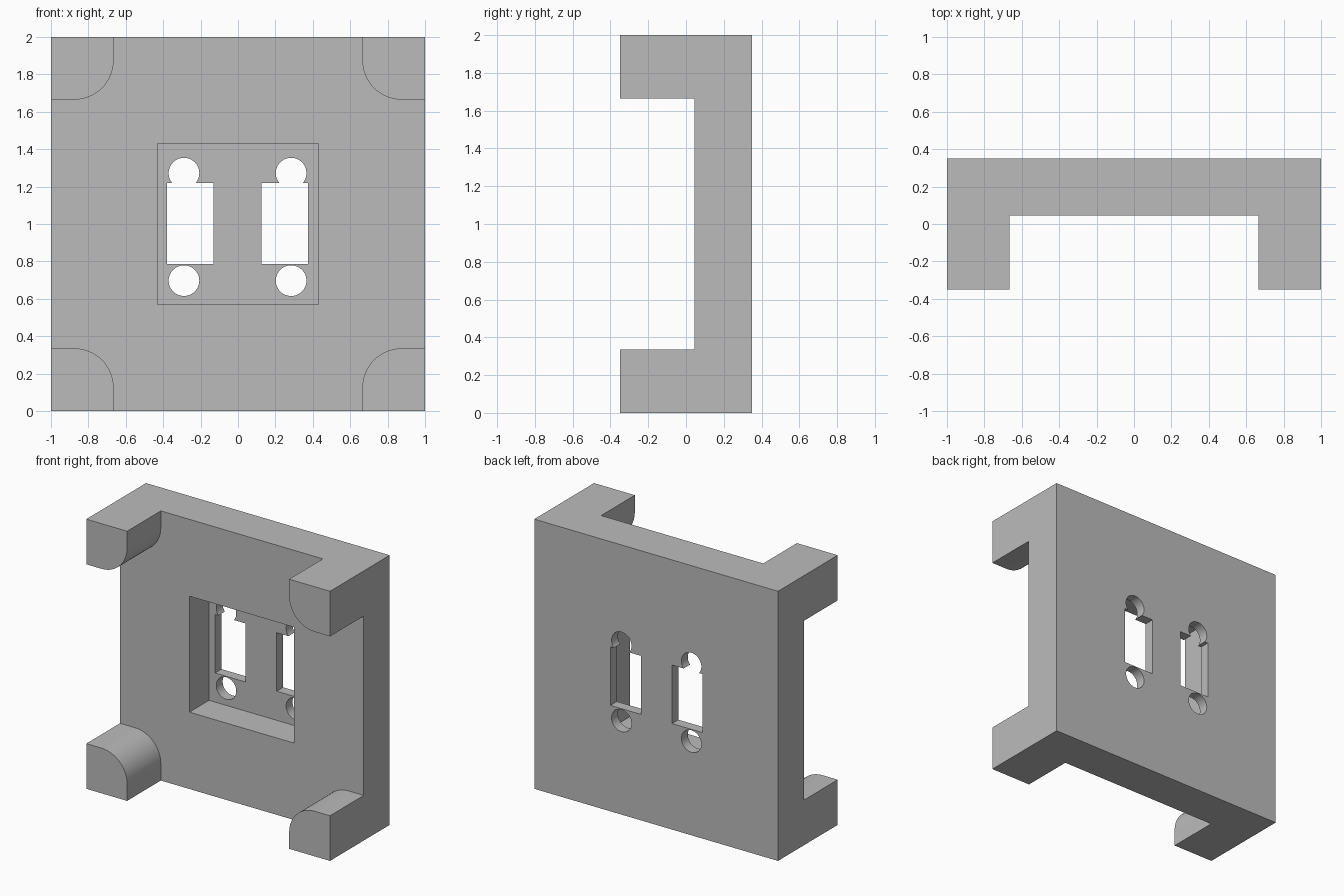
import bpy, bmesh
from math import sin, cos, pi, radians

cube = bpy.data.objects.get("Cube")
if cube:
    bpy.data.objects.remove(cube, do_unlink=True)

grey = bpy.data.materials.new("plain grey")
grey.use_nodes = True
grey.diffuse_color = (0.5, 0.5, 0.5, 1)
grey.node_tree.nodes["Principled BSDF"].inputs["Base Color"].default_value = (0.5, 0.5, 0.5, 1)


def prism(name, outline, y0, y1):
    """Extrude an (x, z) outline from y0 to y1."""
    bm = bmesh.new()
    face = bm.faces.new([bm.verts.new((x, y0, z)) for x, z in outline])
    new = bmesh.ops.extrude_face_region(bm, geom=[face])["geom"]
    bmesh.ops.translate(bm, vec=(0, y1 - y0, 0),
                        verts=[v for v in new if isinstance(v, bmesh.types.BMVert)])
    bmesh.ops.recalc_face_normals(bm, faces=bm.faces)
    mesh = bpy.data.meshes.new(name)
    bm.to_mesh(mesh)
    bm.free()
    mesh.materials.append(grey)
    obj = bpy.data.objects.new(name, mesh)
    bpy.context.collection.objects.link(obj)
    return obj


def rect(x0, x1, z0, z1):
    return [(x0, z0), (x1, z0), (x1, z1), (x0, z1)]


def disc(x, z, r, n=48):
    return [(x + r * cos(2 * pi * i / n), z + r * sin(2 * pi * i / n)) for i in range(n)]


def cross(inner, radius, reach, steps=16):
    """Plus-shaped outline that leaves four corner posts with rounded inner edges."""
    c = inner + radius
    arc = [pi * 1.5 - pi / 2 * i / steps for i in range(steps + 1)]
    quarter = [(reach, inner)]
    quarter += [(c + radius * cos(a), c + radius * sin(a)) for a in arc]
    quarter.append((inner, reach))
    points = []
    for _ in range(4):
        points += [(x, z + 1) for x, z in quarter]
        quarter = [(-z, x) for x, z in quarter]
    return points


# Full block, from which everything is cut
plate = prism("mounting_plate", rect(-1, 1, 0, 2), -0.35, 0.35)

# Space between the corner posts, then the central pocket
cutters = [prism("post_gap_cutter", cross(0.665, 0.21, 1.2), -0.6, 0.045),
           prism("pocket_cutter", rect(-0.43, 0.43, 0.57, 1.43), -0.1, 0.275)]

# Two slots, each with a round hole above and below
for slot_x, hole_x in ((-0.255, -0.289), (0.25, 0.284)):
    cutters.append(prism("slot_cutter", rect(slot_x - 0.125, slot_x + 0.125, 0.786, 1.22), 0.1, 0.5))
    for hole_z in (0.697, 1.272):
        cutters.append(prism("hole_cutter", disc(hole_x, hole_z, 0.082), 0.1, 0.5))

bpy.ops.object.select_all(action='DESELECT')
plate.select_set(True)
bpy.context.view_layer.objects.active = plate
for cutter in cutters:
    cutter.hide_render = True
    mod = plate.modifiers.new("cut", 'BOOLEAN')
    mod.operation = 'DIFFERENCE'
    mod.solver = 'EXACT'
    mod.object = cutter
    bpy.ops.object.modifier_apply(modifier=mod.name)
    bpy.data.objects.remove(cutter, do_unlink=True)

bpy.ops.object.shade_smooth_by_angle(angle=radians(30))
